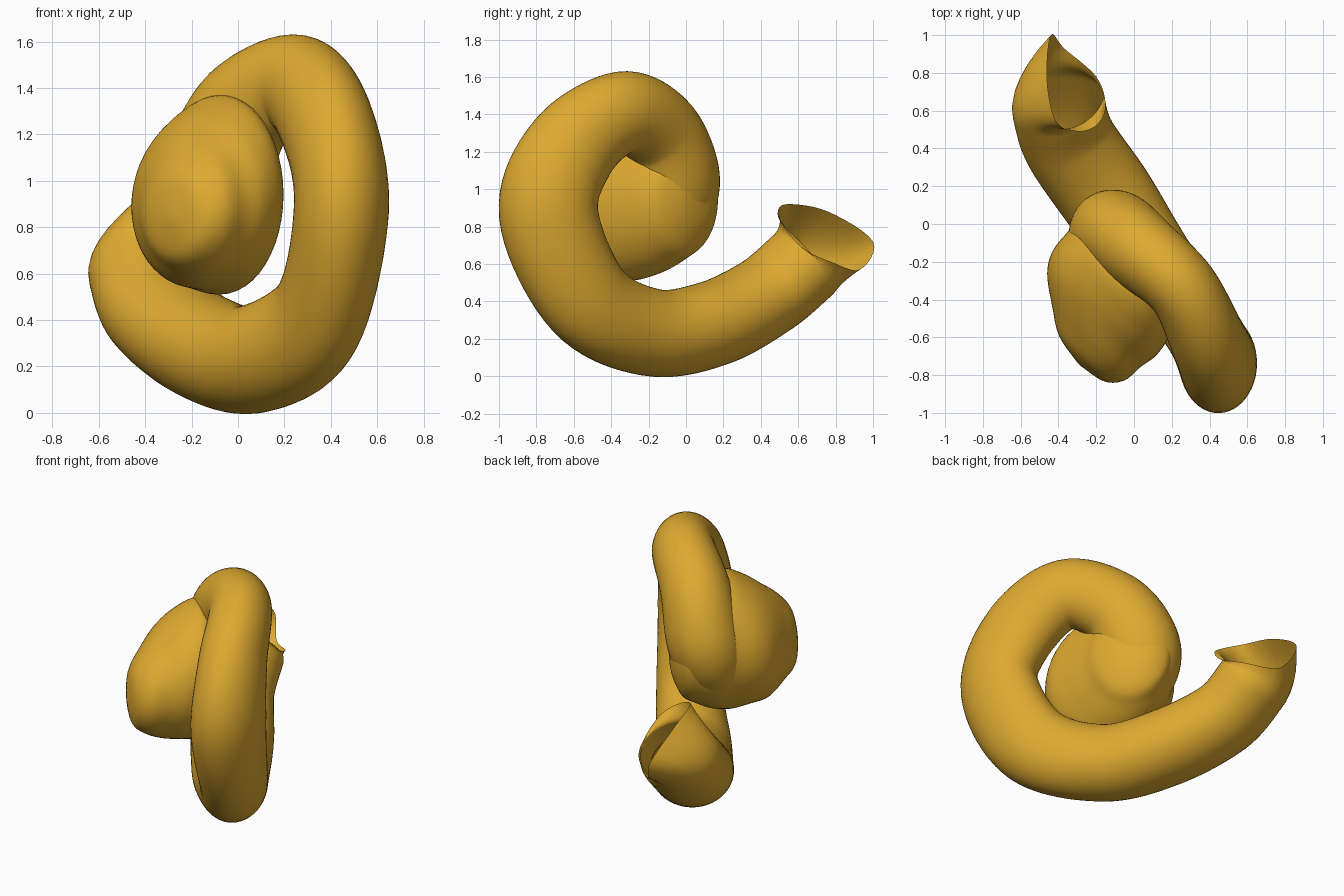
import bpy
import bmesh
import math
from mathutils import Vector

SIDES = 48
STEPS = 10
UP = Vector((0, 0, 1))
CORE_AXIS = Vector((1, 1, 0)).normalized()
CORE_SIDE = Vector((-1, 1, 0)).normalized()

# Spine of the horn from mouth to inner end:
# x, y, z, radial radius, lateral radius, heading of the lateral axis in degrees
spine = [
    (-.40, .62, .59, .22, .25, 33),
    (-.34, .43, .43, .22, .25, 33),
    (-.14, .14, .28, .23, .25, 33),
    (.08, -.19, .235, .235, .23, 33),
    (.34, -.53, .41, .25, .2, 15),
    (.445, -.735, .87, .265, .205, 0),
    (.39, -.61, 1.22, .25, .2, 12),
    (.255, -.34, 1.41, .22, .19, 33),
    (.03, -.14, 1.3, .23, .21, 38),
    (-.09, -.06, 1.05, .25, .23, 40),
    (-.11, -.13, .88, .245, .22, 40),
    (-.08, -.28, .75, .22, .17, 40),
    (-.10, -.44, .88, .15, .12, 40),
    (-.14, -.46, 1.0, .02, .02, 40),
]

# Rounded heart of the curl: along axis, sideways, height, half width, half height
core = [
    (.10, .02, .95, .02, .02),
    (.085, .01, .95, .12, .15),
    (.03, -.01, .94, .22, .27),
    (-.05, -.04, .94, .27, .33),
    (-.15, -.09, .94, .33, .39),
    (-.27, -.16, .94, .38, .43),
    (-.40, -.185, .92, .39, .39),
    (-.51, -.21, .89, .35, .34),
    (-.62, -.28, .87, .27, .26),
    (-.70, -.31, .85, .17, .17),
    (-.73, -.32, .84, .02, .02),
]

# Slanted, pointed rim of the mouth, starting at the outer side of the curl
rim = [
    (-.37, .93, .57), (-.20, .78, .61), (-.15, .63, .68), (-.19, .53, .79),
    (-.29, .49, .87), (-.41, .54, .92), (-.46, .76, .88), (-.44, 1.0, .72),
]


def spline(a, b, c, d, t):
    """Smooth interpolation between b and c, for tuples of any length."""
    return [0.5 * (2 * q + (r - p) * t + (2 * p - 5 * q + 4 * r - s) * t ** 2
                   + (3 * q - p - 3 * r + s) * t ** 3)
            for p, q, r, s in zip(a, b, c, d)]


def sample_open(points, steps):
    last = len(points) - 1
    result = []
    for i in range(last):
        near = [points[min(max(i + k, 0), last)] for k in (-1, 0, 1, 2)]
        result += [spline(*near, step / steps) for step in range(steps)]
    return result + [list(points[-1])]


def sample_closed(points, steps):
    count = len(points)
    result = []
    for i in range(count):
        near = [points[(i + k) % count] for k in (-1, 0, 1, 2)]
        result += [Vector(spline(*near, step / steps)) for step in range(steps)]
    return result


def ellipse(center, first, second):
    """Ring of points spanned by two half-axis vectors."""
    angles = [math.tau * j / SIDES for j in range(SIDES)]
    return [center + first * math.cos(a) + second * math.sin(a) for a in angles]


def skin(name, rings, material, closed_start):
    """Join rings into one smooth surface with a closed far end."""
    bm = bmesh.new()
    grid = [[bm.verts.new(p) for p in ring] for ring in rings]
    for first, second in zip(grid, grid[1:]):
        for j in range(SIDES):
            n = (j + 1) % SIDES
            bm.faces.new((first[j], first[n], second[n], second[j]))
    bm.faces.new(grid[-1])
    if closed_start:
        bm.faces.new(grid[0][::-1])
    for face in bm.faces:
        face.smooth = True
    mesh = bpy.data.meshes.new(name)
    bm.to_mesh(mesh)
    bm.free()
    mesh.materials.append(material)
    bpy.context.collection.objects.link(bpy.data.objects.new(name, mesh))


default_cube = bpy.data.objects.get("Cube")
if default_cube:
    bpy.data.objects.remove(default_cube, do_unlink=True)

# Single golden colour
gold = bpy.data.materials.new("golden_horn")
gold.use_nodes = True
colour = (0.73, 0.40, 0.03, 1)
gold.diffuse_color = colour
gold.node_tree.nodes["Principled BSDF"].inputs["Base Color"].default_value = colour

# Rings along the curled body
samples = sample_open(spine, STEPS)
centers = [Vector(s[:3]) for s in samples]
body_rings = []
for i, (radial, lateral, heading) in enumerate(s[3:] for s in samples):
    ahead = centers[min(i + 1, len(centers) - 1)]
    behind = centers[max(i - 1, 0)]
    tangent = (ahead - behind).normalized()
    turn = math.radians(heading)
    axis = Vector((math.cos(turn), math.sin(turn), 0))
    side = (axis - tangent * axis.dot(tangent)).normalized()
    outward = side.cross(tangent)
    body_rings.append(ellipse(centers[i], outward * radial, side * lateral))

# Rings curving from the body into the mouth rim
rim_ring = sample_closed(rim, SIDES // len(rim))
mouthward = (centers[0] - centers[1]).normalized()
blend = []
for k in range(6):
    t = k / 6
    ring = []
    for r, b in zip(rim_ring, body_rings[0]):
        bend = b + mouthward * (r - b).length * 0.4
        ring.append(r * (1 - t) ** 2 + bend * 2 * t * (1 - t) + b * t ** 2)
    blend.append(ring)
skin("curled_horn", blend + body_rings, gold, False)

# Heart of the curl, bulging out to one side
core_rings = [
    ellipse(CORE_AXIS * along + CORE_SIDE * across + UP * height,
            UP * tall, CORE_SIDE * wide)
    for along, across, height, wide, tall in sample_open(core, 5)
]
skin("curl_core", core_rings, gold, True)
